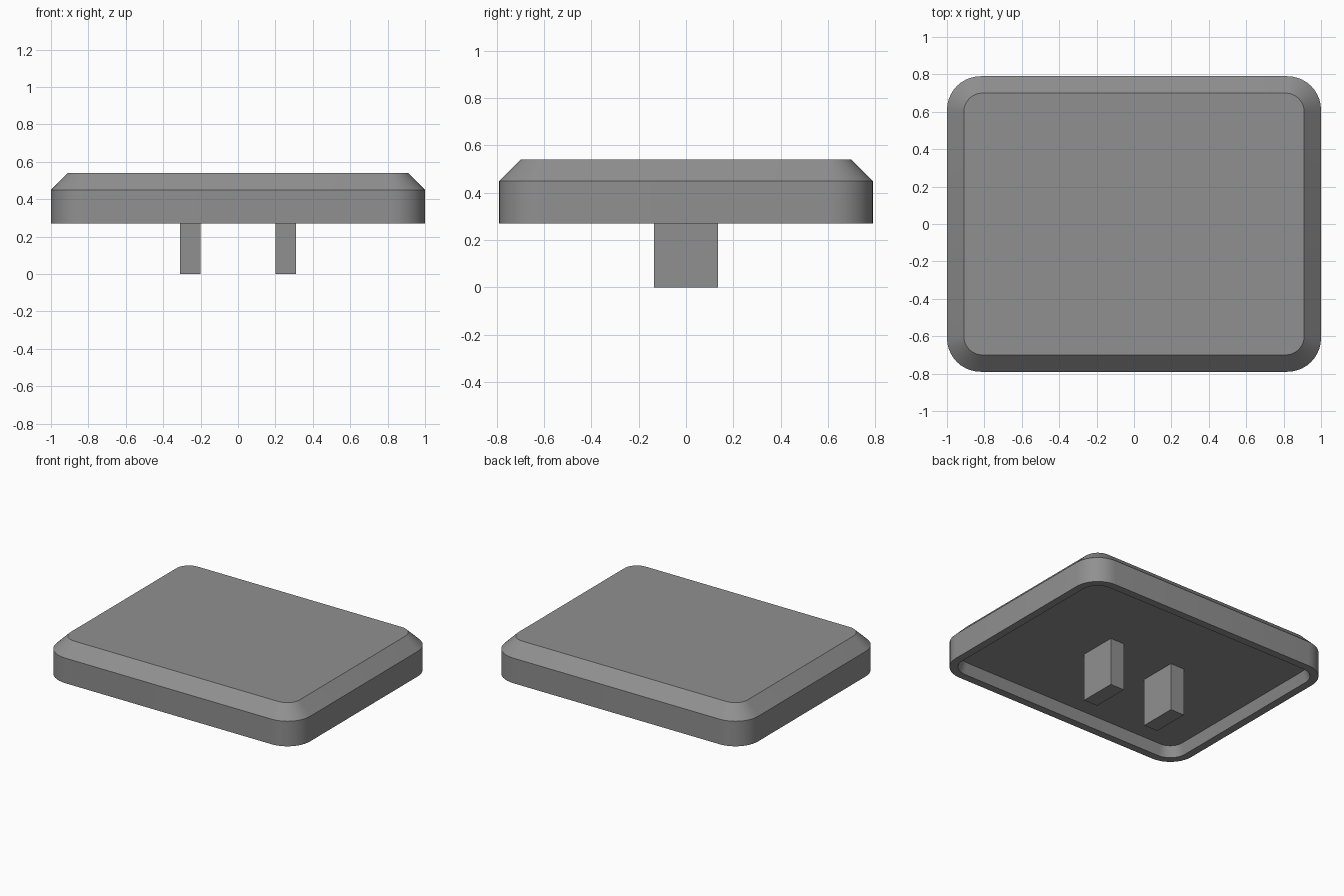
import bpy, bmesh, math

if "Cube" in bpy.data.objects:
    bpy.data.objects.remove(bpy.data.objects["Cube"])

grey = bpy.data.materials.new("mid_grey")
grey.diffuse_color = (0.28, 0.28, 0.28, 1)
grey.use_nodes = True
grey.node_tree.nodes["Principled BSDF"].inputs["Base Color"].default_value = grey.diffuse_color

SEGMENTS = 10


def rounded_loop(bm, hx, hy, r, z):
    """Ring of vertices around a rounded rectangle."""
    ring = []
    for i, (sx, sy) in enumerate([(1, 1), (-1, 1), (-1, -1), (1, -1)]):
        for k in range(SEGMENTS + 1):
            a = math.pi / 2 * (i + k / SEGMENTS)
            ring.append(bm.verts.new((sx * (hx - r) + r * math.cos(a),
                                      sy * (hy - r) + r * math.sin(a), z)))
    return ring


def finish(bm, name):
    bmesh.ops.recalc_face_normals(bm, faces=bm.faces)
    mesh = bpy.data.meshes.new(name)
    bm.to_mesh(mesh)
    bm.free()
    mesh.materials.append(grey)
    obj = bpy.data.objects.new(name, mesh)
    bpy.context.collection.objects.link(obj)
    return obj


# Cap shell: recess ceiling, rim, outer wall, chamfer and flat top
profile = [(0.92, 0.71, 0.10, 0.345),
           (0.945, 0.735, 0.125, 0.27),
           (1.0, 0.79, 0.18, 0.27),
           (1.0, 0.79, 0.18, 0.45),
           (0.91, 0.70, 0.10, 0.54)]
bm = bmesh.new()
rings = [rounded_loop(bm, *p) for p in profile]
n = len(rings[0])
for a, b in zip(rings, rings[1:]):
    for i in range(n):
        j = (i + 1) % n
        bm.faces.new((a[i], a[j], b[j], b[i]))
bm.faces.new(rings[0])
bm.faces.new(rings[-1])
cap = finish(bm, "cap_shell")
bpy.context.view_layer.objects.active = cap
cap.select_set(True)
bpy.ops.object.shade_smooth_by_angle(angle=math.radians(30))

# Two mounting prongs reaching down from the recess ceiling
for side, name in ((-1, "left_prong"), (1, "right_prong")):
    bm = bmesh.new()
    bmesh.ops.create_cube(bm, size=1)
    for v in bm.verts:
        v.co = (side * 0.255 + v.co.x * 0.11, v.co.y * 0.27, 0.1725 + v.co.z * 0.345)
    finish(bm, name)
